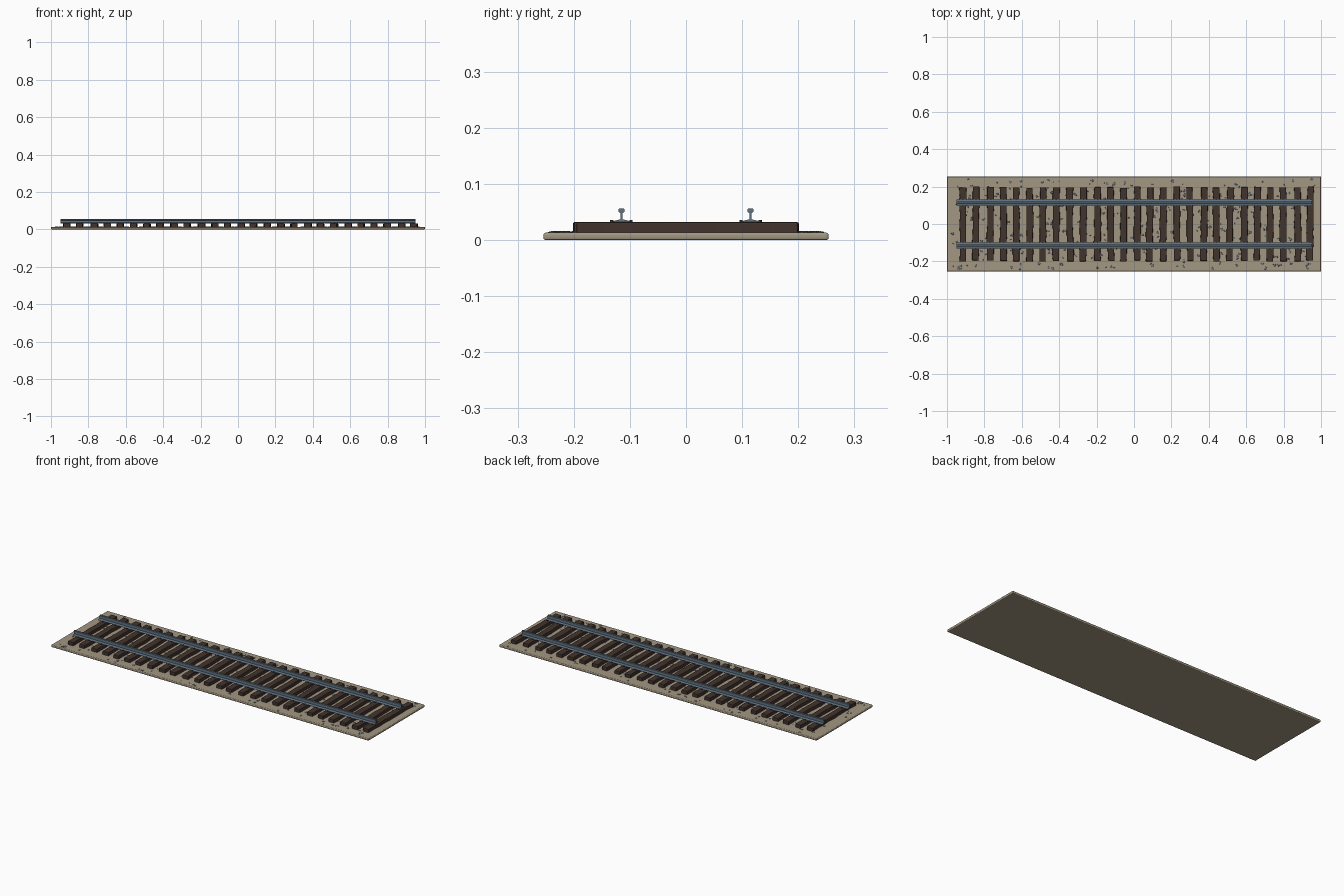
import bpy, bmesh, math, random
from mathutils import Matrix, Vector

random.seed(7)
cube = bpy.data.objects.get("Cube")
if cube:
    bpy.data.objects.remove(cube, do_unlink=True)


def material(name, rgb):
    m = bpy.data.materials.new(name)
    m.use_nodes = True
    m.diffuse_color = (*rgb, 1)
    m.node_tree.nodes["Principled BSDF"].inputs["Base Color"].default_value = (*rgb, 1)
    return m


SAND = material("sandy_gravel", (0.36, 0.31, 0.225))
WOOD = material("dark_timber", (0.055, 0.033, 0.026))
STEEL = material("blue_steel", (0.12, 0.17, 0.22))
STONE = material("grey_stone", (0.17, 0.18, 0.20))
IRON = material("dark_iron", (0.03, 0.03, 0.035))


def finish(name, bm, mat, bevel=0, segments=1):
    bmesh.ops.recalc_face_normals(bm, faces=bm.faces)
    mesh = bpy.data.meshes.new(name)
    bm.to_mesh(mesh)
    bm.free()
    mesh.materials.append(mat)
    obj = bpy.data.objects.new(name, mesh)
    bpy.context.collection.objects.link(obj)
    if bevel:
        mod = obj.modifiers.new("bevel", 'BEVEL')
        mod.width, mod.segments = bevel, segments
        mod.limit_method = 'ANGLE'
    return obj


def add_box(bm, centre, size, turn=0):
    mat = (Matrix.Translation(centre) @ Matrix.Rotation(turn, 4, 'Z')
           @ Matrix.Diagonal((*size, 1)))
    return bmesh.ops.create_cube(bm, size=1, matrix=mat)["verts"]


BED_TOP, TIE_TOP, GAUGE = 0.013, 0.032, 0.115
COUNT, FIRST, STEP = 27, -0.913, 0.0714

# Gravel bed with rounded rim
bm = bmesh.new()
add_box(bm, (0, 0, BED_TOP / 2), (2, 0.508, BED_TOP))
finish("gravel_bed", bm, SAND, 0.004, 3)

# Hand-hewn sleepers: long boxes cut crosswise and nudged sideways
bm = bmesh.new()
ties = []
for i in range(COUNT):
    x = FIRST + i * STEP + random.uniform(-0.004, 0.004)
    y = random.uniform(-0.004, 0.004)
    turn = random.uniform(-0.018, 0.018)
    ties.append((x, y, turn))
    part = bmesh.new()
    add_box(part, (0, 0, 0.021), (0.036, 0.395, 0.022))
    long_edges = [e for e in part.edges
                  if abs(e.verts[0].co.y - e.verts[1].co.y) > 0.1]
    bmesh.ops.subdivide_edges(part, edges=long_edges, cuts=7)
    for row in sorted({round(v.co.y, 3) for v in part.verts}):
        shift, widen = random.uniform(-0.002, 0.002), random.uniform(0.9, 1.08)
        for v in part.verts:
            if abs(v.co.y - row) < 0.002:
                v.co.x = v.co.x * widen + shift
    part.transform(Matrix.Translation((x, y, 0)) @ Matrix.Rotation(turn, 4, 'Z'))
    temp = bpy.data.meshes.new("sleeper_part")
    part.to_mesh(temp)
    part.free()
    bm.from_mesh(temp)
    bpy.data.meshes.remove(temp)
finish("sleepers", bm, WOOD, 0.003, 2)

# Rails: half profile mirrored into an I section and swept along x
half = [(0.016, 0.032), (0.016, 0.0335), (0.002, 0.037), (0.002, 0.048),
        (0.0055, 0.050), (0.0055, 0.055), (0.004, 0.0565)]
section = half + [(-y, z) for y, z in reversed(half)]
for side, label in ((1, "back"), (-1, "front")):
    bm = bmesh.new()
    ring = [bm.verts.new((-0.95, side * GAUGE + y, z)) for y, z in section]
    face = bm.faces.new(ring)
    ext = bmesh.ops.extrude_face_region(bm, geom=[face])["geom"]
    bmesh.ops.translate(bm, vec=(1.9, 0, 0),
                        verts=[v for v in ext if isinstance(v, bmesh.types.BMVert)])
    if not face.is_valid or not any(len(f.verts) == len(section) and
                                    f.calc_center_median().x < 0 for f in bm.faces):
        bm.faces.new(ring)
    finish(label + "_rail", bm, STEEL)

# Spikes holding the rail feet on each sleeper
bm = bmesh.new()
for x, y, turn in ties:
    for side in (-1, 1):
        for edge in (-1, 1):
            py = side * GAUGE + edge * 0.017
            add_box(bm, (x - turn * py, py, TIE_TOP + 0.001), (0.007, 0.006, 0.005), turn)
finish("rail_spikes", bm, IRON)

# Loose stones half sunk in the bed, kept clear of the sleepers
bm = bmesh.new()
placed = 0
while placed < 230:
    x, y = random.uniform(-0.97, 0.97), random.uniform(-0.24, 0.24)
    if abs(y) < 0.2 and any(abs(x - t[0]) < 0.022 for t in ties):
        continue
    r = random.uniform(0.004, 0.008)
    mat = (Matrix.Translation((x, y, BED_TOP))
           @ Matrix.Rotation(random.uniform(0, math.pi), 4, 'Z')
           @ Matrix.Diagonal((r * 1.3, r, 0.003, 1)))
    bmesh.ops.create_icosphere(bm, subdivisions=1, radius=1, matrix=mat)
    placed += 1
finish("loose_stones", bm, STONE)
